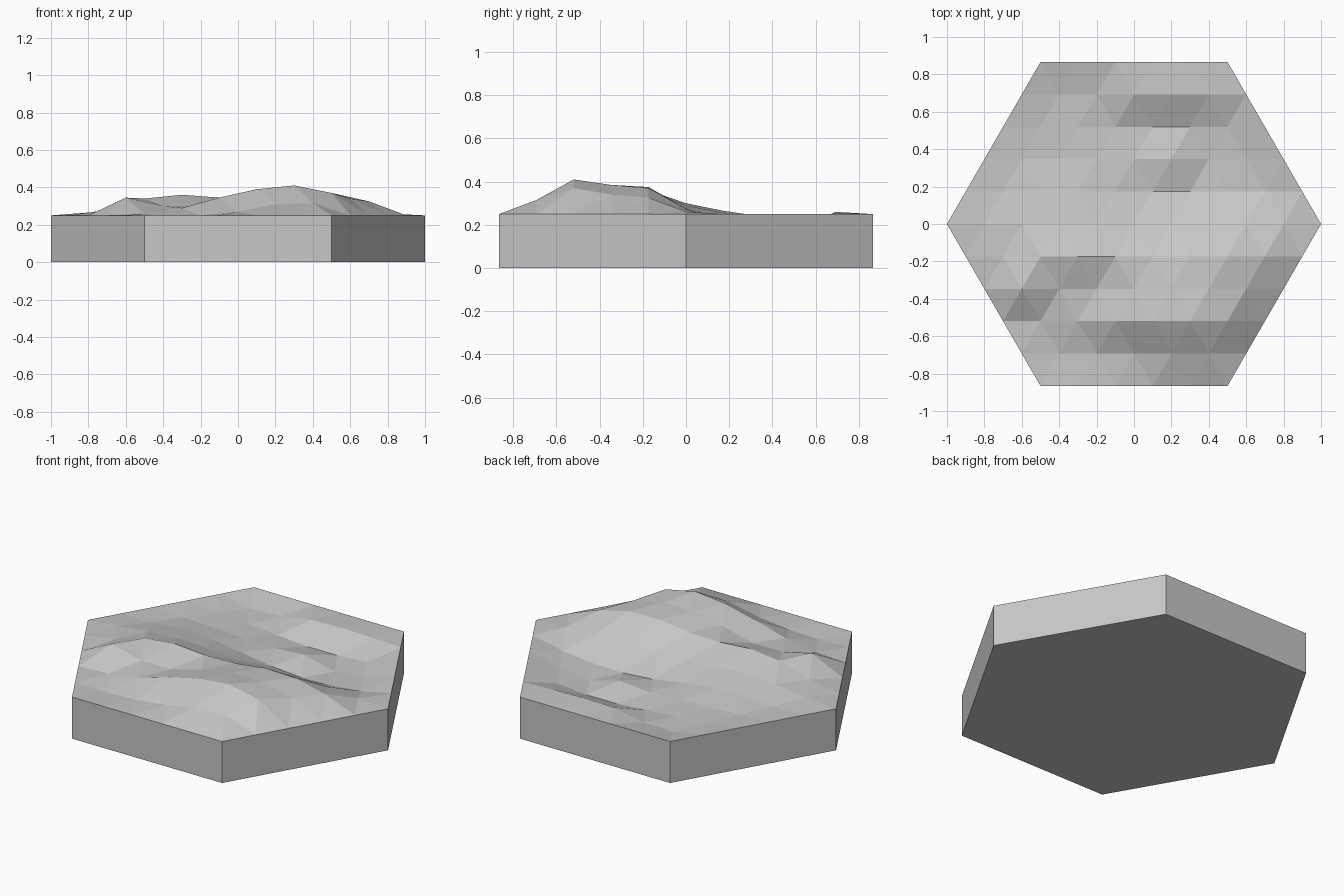
import bpy
import bmesh
import math

cube = bpy.data.objects.get("Cube")
if cube:
    bpy.data.objects.remove(cube, do_unlink=True)

RINGS = 5                          # triangles along each side of the hexagon
STEP = 1 / RINGS                   # edge length of one triangle
ROW = STEP * math.sin(math.pi / 3) # distance between rows
RIM = 0.25                         # height of the level rim

# Interior ground heights in hundredths, one row per line from front to back
GROUND = [
    [24, 25, 27, 31, 31.5],
    [26, 29, 34.5, 39, 41, 37],
    [34.5, 30, 30, 35, 38.5, 38.5, 34],
    [28, 34, 36, 34.5, 35, 37.5, 37, 32.5],
    [26.5, 29, 30, 29, 27.5, 27, 27.5, 27.5, 26],
    [25, 26.5, 25.5, 23, 20, 18.5, 19, 21],
    [24, 23, 22, 21.5, 23, 18, 20],
    [23, 21.5, 20, 18.5, 18.5, 20],
    [21.5, 22, 25.5, 26, 25.5],
]


def make_material(name, color):
    mat = bpy.data.materials.new(name)
    mat.use_nodes = True
    mat.diffuse_color = color
    mat.node_tree.nodes["Principled BSDF"].inputs["Base Color"].default_value = color
    return mat


def ground_height(row, col, count):
    """Rim points are level; inner points follow the ground rows."""
    if abs(row) == RINGS or col in (0, count - 1):
        return RIM
    return GROUND[row + RINGS - 1][col - 1] / 100


def add_ground(bm):
    """Hexagonal patch of equilateral triangles."""
    rows = []
    for row in range(-RINGS, RINGS + 1):
        count = 2 * RINGS + 1 - abs(row)
        rows.append([
            bm.verts.new(((col - (count - 1) / 2) * STEP, row * ROW,
                          ground_height(row, col, count)))
            for col in range(count)
        ])
    for lower, upper in zip(rows, rows[1:]):
        # The longer row of each pair overhangs the shorter one by half a step
        widening = len(upper) > len(lower)
        long_row, short_row = (upper, lower) if widening else (lower, upper)
        for i, tip in enumerate(short_row):
            bm.faces.new((long_row[i], long_row[i + 1], tip))
        for i in range(len(short_row) - 1):
            bm.faces.new((short_row[i], short_row[i + 1], long_row[i + 1]))


def add_walls_and_floor(bm):
    """Drop the rim straight down and close the underside."""
    rim_edges = [e for e in bm.edges if e.is_boundary]
    result = bmesh.ops.extrude_edge_only(bm, edges=rim_edges)["geom"]
    for vert in (g for g in result if isinstance(g, bmesh.types.BMVert)):
        vert.co.z = 0
    floor_edges = [e for e in bm.edges
                   if e.is_boundary and all(v.co.z == 0 for v in e.verts)]
    bmesh.ops.contextual_create(bm, geom=floor_edges)


# Hexagonal terrain tile
bm = bmesh.new()
add_ground(bm)
add_walls_and_floor(bm)
bmesh.ops.recalc_face_normals(bm, faces=bm.faces[:])
mesh = bpy.data.meshes.new("terrain_tile")
bm.to_mesh(mesh)
bm.free()
mesh.materials.append(make_material("light grey", (0.57, 0.57, 0.57, 1)))
tile = bpy.data.objects.new("terrain_tile", mesh)
bpy.context.collection.objects.link(tile)
